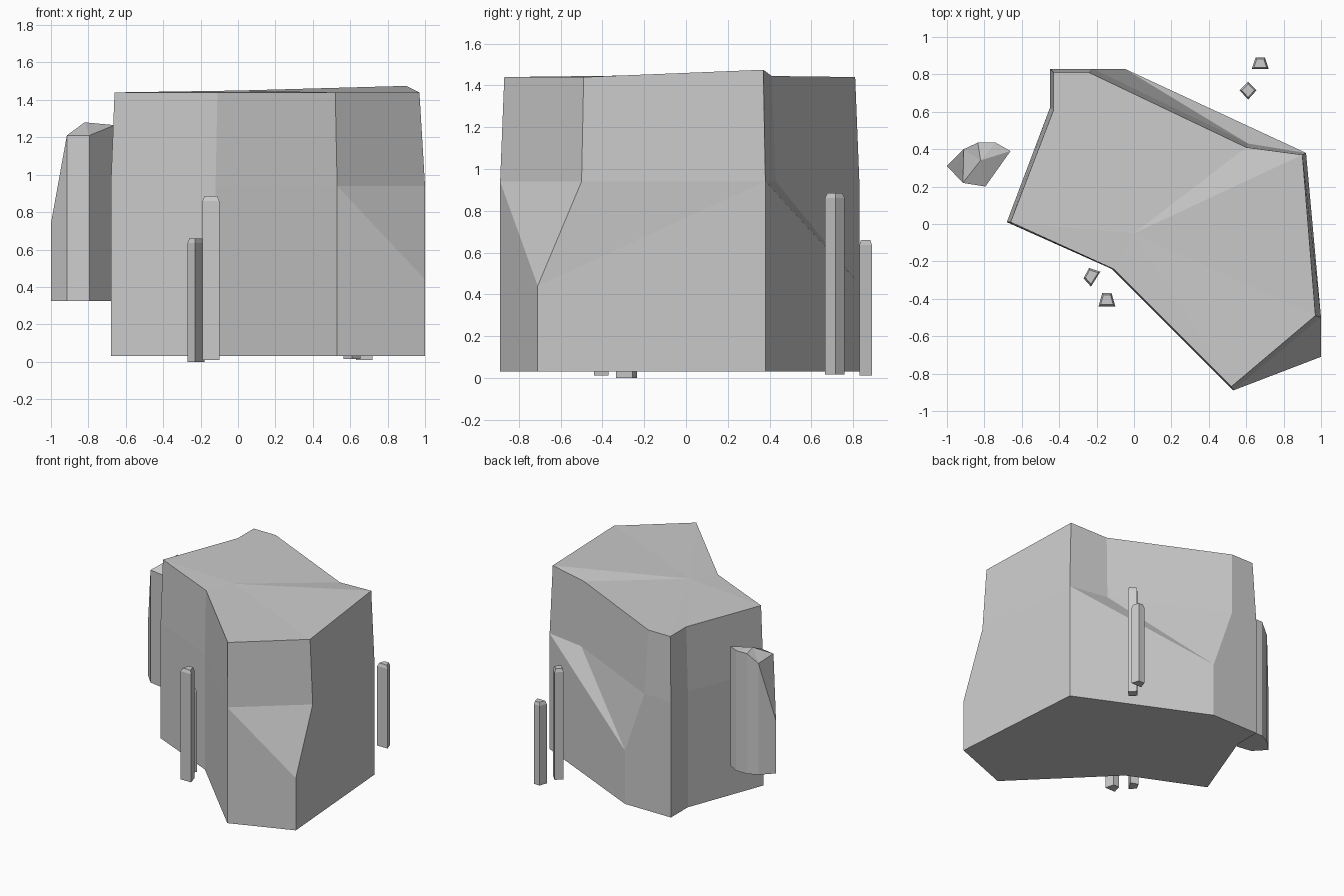
import bpy

if "Cube" in bpy.data.objects:
    bpy.data.objects.remove(bpy.data.objects["Cube"])


def make(name, verts, faces):
    mesh = bpy.data.meshes.new(name)
    mesh.from_pydata(verts, [], faces)
    mesh.update()
    obj = bpy.data.objects.new(name, mesh)
    bpy.context.collection.objects.link(obj)
    return obj


def at(points, z):
    return [(x, y, z) for x, y in points]


# Main boulder: counter-clockwise rings at base, chipped corners, middle and top
base = [(-.68, .01), (-.12, -.24), (.53, -.89), (1, -.71),
        (.92, .38), (-.05, .83), (-.45, .83), (-.45, .62)]
middle = [(-.68, .01), (-.12, -.24), (.53, -.89), (1, -.50), (.92, .38),
          (.61, .43), (-.22, .83), (-.45, .83), (-.45, .62)]
top = [(-.66, .01, 1.44), (-.11, -.24, 1.44), (.52, -.87, 1.44),
       (.97, -.49, 1.44), (.90, .37, 1.475), (.60, .41, 1.445),
       (-.24, .81, 1.44), (-.43, .81, 1.44), (-.43, .61, 1.44)]
chips = [(1, -.71, .44), (-.05, .83, .45)]
verts = at(base, .03) + at(middle, .94) + top + chips + [(0, -.05, 1.45)]
M, T, CH, PEAK = 8, 17, 26, 28
faces = [list(range(7, -1, -1)),
         (0, 1, M + 1, M), (1, 2, M + 2, M + 1),
         (2, 3, CH, M + 2), (M + 2, CH, M + 3),
         (3, 4, M + 4, CH), (CH, M + 4, M + 3),
         (4, 5, CH + 1, M + 4),
         (M + 4, CH + 1, M + 5), (M + 5, CH + 1, M + 6),
         (5, 6, M + 7, M + 6, CH + 1),
         (6, 7, M + 8, M + 7), (7, 0, M, M + 8)]
for i in range(9):
    j = (i + 1) % 9
    faces += [(M + i, M + j, T + j, T + i), (T + i, T + j, PEAK)]
make("main_boulder", verts, faces)

# Floating side slab with a slanted, faceted crown
slab = [(-1, .31), (-.915, .22), (-.795, .20), (-.66, .39),
        (-.74, .435), (-.835, .435), (-.91, .40)]
heights = [.74, 1.21, 1.21, 1.265, 1.27, 1.27, 1.20]
verts = at(slab, .325) + [(x, y, z) for (x, y), z in zip(slab, heights)]
verts.append((-.82, .34, 1.28))
faces = [list(range(6, -1, -1)), (7, 8, 13)]
for i in range(7):
    j = (i + 1) % 7
    faces.append((i, j, j + 7, i + 7))
    if i not in (0, 6):
        faces.append((i + 7, j + 7, 14))
faces.append((13, 8, 14))
make("side_slab", verts, faces)


# Thin shards: straight prisms with a small chamfered tip
def shard(name, outline, low, high):
    cx = sum(p[0] for p in outline) / 4
    cy = sum(p[1] for p in outline) / 4
    tip = [(cx + (x - cx) * .75, cy + (y - cy) * .75) for x, y in outline]
    verts = at(outline, low) + at(outline, high - .025) + at(tip, high)
    faces = [(3, 2, 1, 0), (8, 9, 10, 11)]
    for r in (0, 4):
        for i in range(4):
            j = (i + 1) % 4
            faces.append((r + i, r + j, r + j + 4, r + i + 4))
    make(name, verts, faces)


shard("front_tall_shard",
      [(-.19, -.44), (-.10, -.44), (-.12, -.37), (-.17, -.37)], .01, .885)
shard("front_short_shard",
      [(-.27, -.29), (-.23, -.335), (-.18, -.255), (-.24, -.235)], 0, .66)
shard("back_tall_shard",
      [(.565, .715), (.61, .665), (.655, .715), (.61, .76)], .015, .885)
shard("back_short_shard",
      [(.63, .83), (.72, .83), (.70, .89), (.65, .89)], .01, .66)
